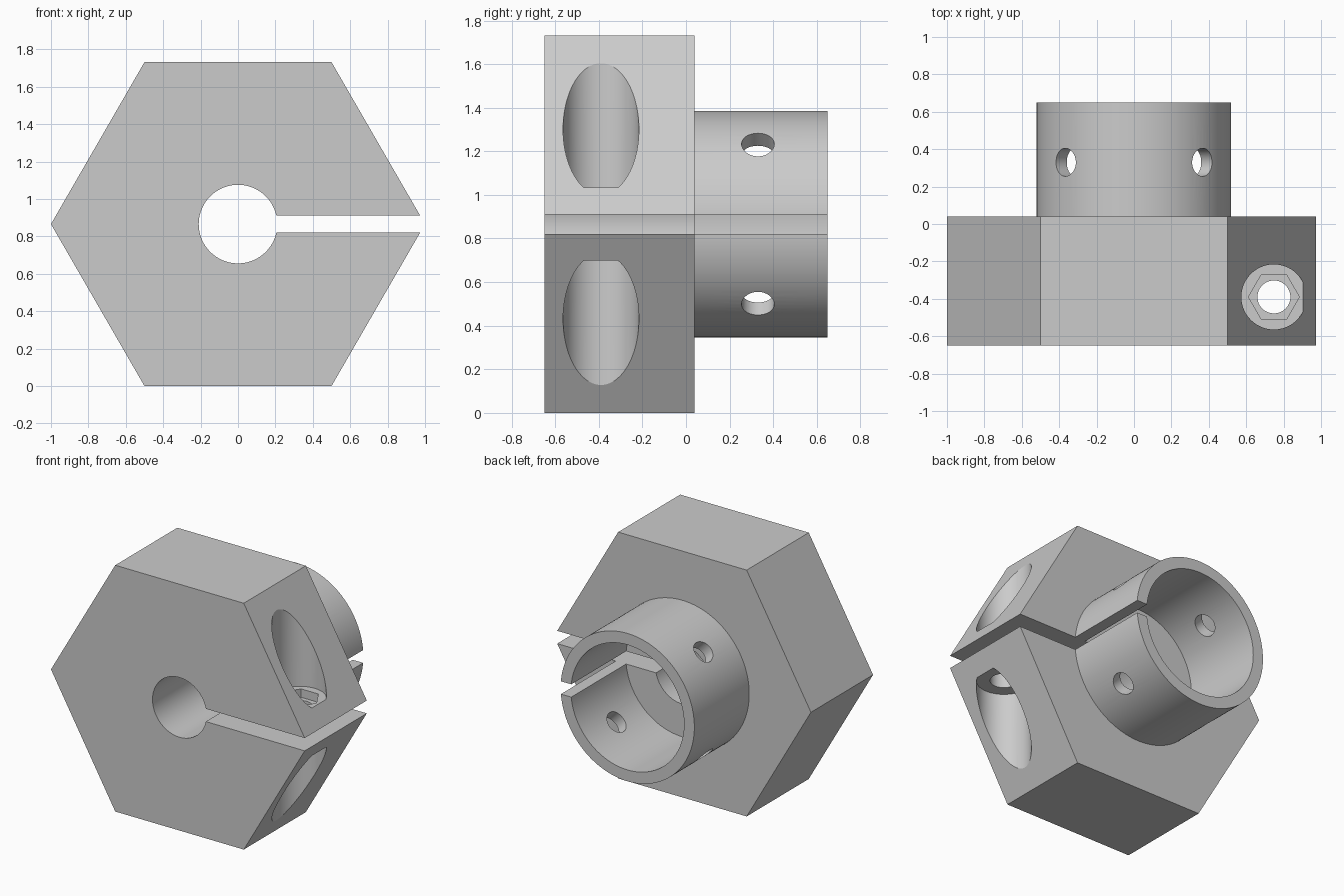
import bpy
from math import radians
from mathutils import Matrix, Vector

old = bpy.data.objects.get("Cube")
if old:
    bpy.data.objects.remove(old, do_unlink=True)

MID = 0.866          # height of the main axis
BACK = 0.04          # rear face of the hexagonal block
BOLT_X, BOLT_Y = 0.748, -0.39

grey = bpy.data.materials.new("plain_grey")
grey.use_nodes = True
grey.diffuse_color = (0.6, 0.6, 0.6, 1)
grey.node_tree.nodes["Principled BSDF"].inputs["Base Color"].default_value = (0.6, 0.6, 0.6, 1)


def prism(name, start, end, radius, sides=128, spin=0.0):
    """Cylinder or prism between two points."""
    a, b = Vector(start), Vector(end)
    bpy.ops.mesh.primitive_cylinder_add(vertices=sides, radius=radius, depth=(b - a).length)
    ob = bpy.context.object
    ob.name = name
    turn = (b - a).to_track_quat("Z", "Y").to_matrix().to_4x4()
    ob.data.transform(Matrix.Translation((a + b) / 2) @ turn @ Matrix.Rotation(radians(spin), 4, "Z"))
    ob.data.materials.append(grey)
    return ob


def box(name, low, high):
    a, b = Vector(low), Vector(high)
    bpy.ops.mesh.primitive_cube_add(size=1)
    ob = bpy.context.object
    ob.name = name
    ob.data.transform(Matrix.Translation((a + b) / 2) @ Matrix.Diagonal((*(b - a), 1)))
    ob.data.materials.append(grey)
    return ob


def combine(target, tool, operation="DIFFERENCE"):
    mod = target.modifiers.new("combine", "BOOLEAN")
    mod.operation = operation
    mod.solver = "EXACT"
    mod.object = tool
    bpy.context.view_layer.objects.active = target
    bpy.ops.object.modifier_apply(modifier=mod.name)
    bpy.data.objects.remove(tool, do_unlink=True)


# Hexagonal block with points to the left and right
body = prism("clamp_body", (0, -0.65, MID), (0, BACK, MID), 1.0, 6, 90)

# Rear sleeve and its wide bore
combine(body, prism("sleeve", (0, -0.1, MID), (0, 0.65, MID), 0.52), "UNION")
combine(body, prism("sleeve_bore", (0, BACK, MID), (0, 0.8, MID), 0.44))

# Shaft bore and clamping slot
combine(body, prism("shaft_bore", (0, -0.8, MID), (0, 0.3, MID), 0.21))
combine(body, box("clamp_slot", (0, -0.8, MID - 0.045), (1.2, 0.8, MID + 0.045)))

# Four set screw holes around the sleeve, drilled as two diagonals
for side in (-1, 1):
    combine(body, prism("screw_hole", (-0.5 * side, 0.33, MID - 0.5),
                        (0.5 * side, 0.33, MID + 0.5), 0.075, 48))

# Clamp bolt: through hole, counterbores above and below, nut pocket on top
combine(body, prism("bolt_hole", (BOLT_X, BOLT_Y, 0), (BOLT_X, BOLT_Y, 1.8), 0.088, 64))
for side in (-1, 1):
    combine(body, prism("counterbore", (BOLT_X, BOLT_Y, MID + 0.168 * side),
                        (BOLT_X, BOLT_Y, MID + side), 0.174, 96))
combine(body, prism("nut_pocket", (BOLT_X, BOLT_Y, 0.975), (BOLT_X, BOLT_Y, 1.2), 0.136, 6, 30))

# Smooth round walls, crisp edges
bpy.ops.object.select_all(action="DESELECT")
body.select_set(True)
bpy.context.view_layer.objects.active = body
bpy.ops.object.shade_smooth_by_angle(angle=radians(25))
